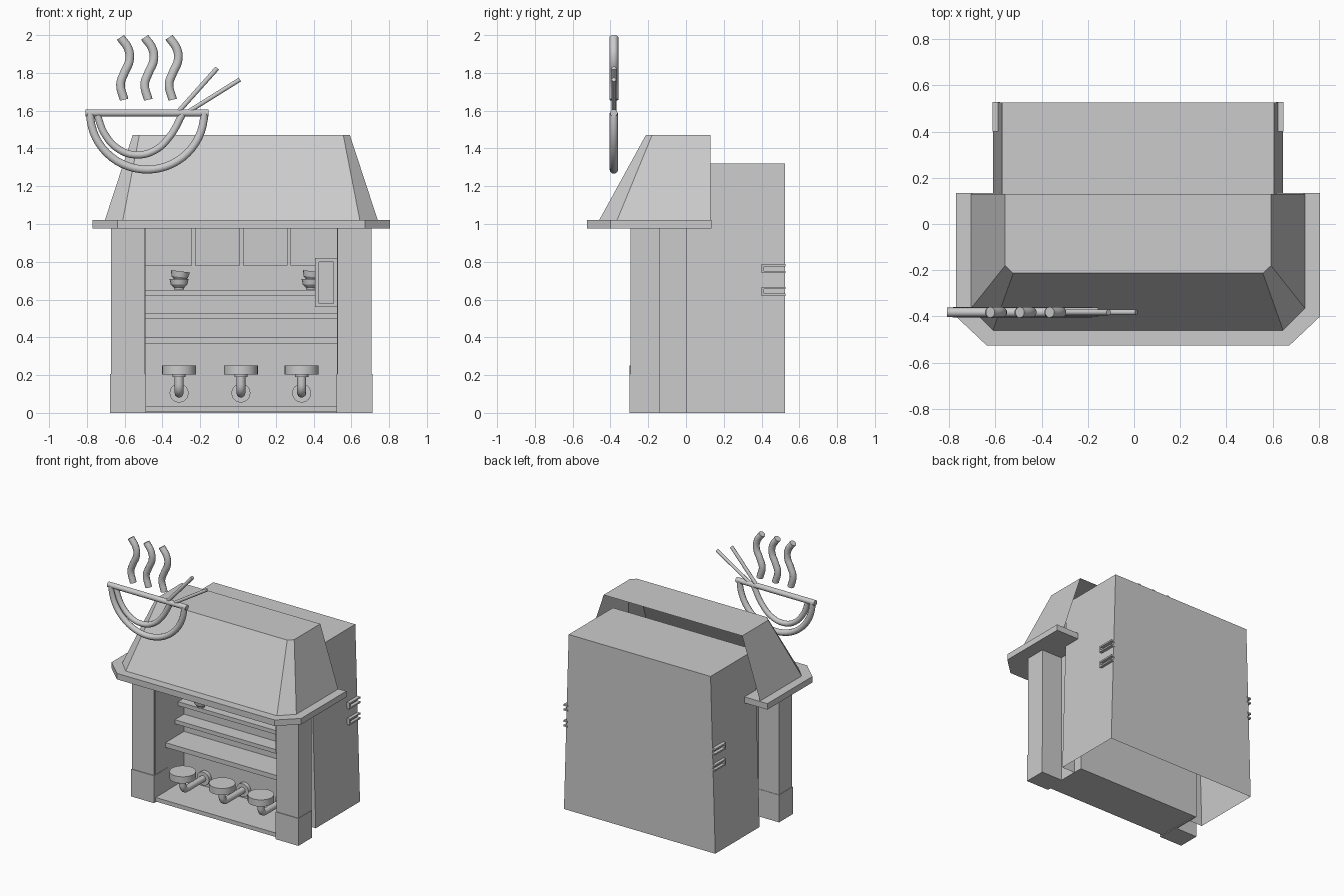
import bpy, bmesh, math
from mathutils import Vector

if "Cube" in bpy.data.objects:
    bpy.data.objects.remove(bpy.data.objects["Cube"])

CX = 0.0175  # symmetry axis of the stall itself


def mesh(name, verts, faces, fix=True):
    me = bpy.data.meshes.new(name)
    me.from_pydata(verts, [], faces)
    if fix:
        bm = bmesh.new()
        bm.from_mesh(me)
        bmesh.ops.recalc_face_normals(bm, faces=bm.faces)
        bm.to_mesh(me)
        bm.free()
    ob = bpy.data.objects.new(name, me)
    bpy.context.collection.objects.link(ob)
    return ob


def box(name, x0, x1, y0, y1, z0, z1):
    v = [(x, y, z) for z in (z0, z1) for x, y in ((x0, y0), (x1, y0), (x1, y1), (x0, y1))]
    return mesh(name, v, [(3, 2, 1, 0), (4, 5, 6, 7), (0, 1, 5, 4), (1, 2, 6, 5), (2, 3, 7, 6), (3, 0, 4, 7)])


def smooth(ob):
    bpy.ops.object.select_all(action='DESELECT')
    ob.select_set(True)
    bpy.context.view_layer.objects.active = ob
    bpy.ops.object.shade_smooth_by_angle()


def disc(name, x, y, z, r, h, axis='Z'):
    bpy.ops.mesh.primitive_cylinder_add(vertices=24, radius=r, depth=h, location=(x, y, z),
                                        rotation=(math.pi / 2 if axis == 'Y' else 0, 0, 0))
    ob = bpy.context.object
    ob.name = name
    smooth(ob)
    return ob


def tube(name, pts, r, curved=False):
    cu = bpy.data.curves.new(name, 'CURVE')
    cu.dimensions = '3D'
    cu.bevel_depth, cu.bevel_resolution, cu.use_fill_caps = r, 3, True
    cu.resolution_u = 6
    if curved:
        sp = cu.splines.new('BEZIER')
        sp.bezier_points.add(len(pts) - 1)
        for b, p in zip(sp.bezier_points, pts):
            b.co = p
            b.handle_left_type = b.handle_right_type = 'AUTO'
    else:
        sp = cu.splines.new('POLY')
        sp.points.add(len(pts) - 1)
        for b, p in zip(sp.points, pts):
            b.co = (*p, 1)
    ob = bpy.data.objects.new(name, cu)
    bpy.context.collection.objects.link(ob)
    return ob


def outline(hx, yb, ys, cx, yf, z):
    # half-octagon footprint: back edge yb, side end ys, chamfer to half width cx at yf
    return [(CX - hx, yb, z), (CX - hx, ys, z), (CX - cx, yf, z),
            (CX + cx, yf, z), (CX + hx, ys, z), (CX + hx, yb, z)]


# Eave slab
v = outline(.7875, .135, -.40, .655, -.525, .975) + outline(.7875, .135, -.40, .655, -.525, 1.02)
mesh("eave_slab", v, [tuple(range(6)), tuple(range(6, 12))] +
     [(i, (i + 1) % 6, (i + 1) % 6 + 6, i + 6) for i in range(6)])

# Hood roof, open at the back
v = outline(.7225, .13, -.365, .6275, -.46, 1.02) + outline(.575, .13, -.18, .54, -.213, 1.47)
mesh("roof_hood", v, [tuple(range(6, 12))] + [(i, i + 1, i + 7, i + 6) for i in range(5)])

# Back building: tapered sides, open underneath, front opening for the alcove
H, B, T = 1.32, .628, .589
W = B - (B - T) * .975 / H
v = [(CX - B, .525, 0), (CX + B, .525, 0), (CX + T, .525, H), (CX - T, .525, H),
     (CX - B, 0, 0), (CX + B, 0, 0), (CX + T, 0, H), (CX - T, 0, H),
     (CX - W, 0, .975), (CX + W, 0, .975),
     (CX - .51, 0, 0), (CX + .51, 0, 0), (CX + .51, 0, .975), (CX - .51, 0, .975)]
mesh("back_building", v, [(0, 1, 2, 3), (3, 2, 6, 7), (1, 5, 9, 6, 2), (0, 3, 7, 8, 4),
                          (4, 10, 13, 8), (11, 5, 9, 12), (8, 13, 12, 9, 6, 7)])

# Alcove: back wall, floor, counter and shelves
L, R = CX - .5075, CX + .5075
box("alcove_back", L, R, .06, .07, 0, .98)
box("alcove_floor", L, R, -.28, .065, .005, .035)
box("counter", L, R, -.16, .06, .365, .40)
box("middle_shelf", L, R, -.05, .06, .50, .53)
box("upper_shelf", L, R, -.01, .06, .62, .65)

# Pillars, plinths, alcove side walls and wall rails on both sides
for s, side in ((-1, "left"), (1, "right")):
    def sbox(name, a, b, *rest):
        x = sorted((CX + s * a, CX + s * b))
        return box(side + name, *x, *rest)
    sbox("_pillar", .51, .69, -.295, -.14, 0, .98)
    sbox("_plinth", .505, .694, -.30, -.137, 0, .205)
    sbox("_alcove_wall", .5075, .52, -.28, .07, 0, .98)
    for z in (.62, .74):
        x0 = B - (B - T) * z / H
        for dz in (0, .035):
            sbox("_wall_rail", x0 - .01, .63, .40, .527, z + dz, z + dz + .012)
        sbox("_rail_end", x0 - .01, .63, .40, .412, z, z + .047)

# Hanging curtain panels
step = 1.015 / 4
for i in range(4):
    a = L + i * step
    box("curtain_panel", a + (.008 if i else 0), a + step - (.008 if i < 3 else 0), -.10, -.09, .78, .98)

# Framed board by the right wall
box("board_panel", .425, .51, -.125, -.10, .575, .805)
for a, b, c, d in ((.408, .428, .56, .82), (.505, .523, .56, .82),
                   (.428, .505, .56, .58), (.428, .505, .80, .82)):
    box("board_frame", a, b, -.14, -.10, c, d)


# Stacked bowls on the upper shelf
def bowl(x, y, z, tilt):
    prof = [(0, 0), (.026, 0), (.028, .012), (.044, .028), (.051, .058), (.046, .058), (.035, .03), (0, .02)]
    n = 16
    vs = [(r * math.cos(2 * math.pi * k / n), r * math.sin(2 * math.pi * k / n), h)
          for r, h in prof for k in range(n)]
    fs = [(j * n + k, j * n + (k + 1) % n, (j + 1) * n + (k + 1) % n, (j + 1) * n + k)
          for j in range(len(prof) - 1) for k in range(n)]
    ob = mesh("bowl", vs, fs)
    ob.location, ob.rotation_euler = (x, y, z), (0, tilt, 0)
    smooth(ob)


for x in (-.312, .387):
    bowl(x, .005, .652, 0)
    bowl(x, .005, .692, .12)

# Wall-mounted stools
for x in (-.312, .0155, .337):
    y = -.21
    disc("stool_seat", x, y, .227, .09, .05)
    disc("stool_seat_base", x, y, .197, .035, .016)
    tube("stool_arm", [(x, y, .20), (x, y, .15)] +
         [(x, y + .045 * (1 - math.cos(t)), .15 - .045 * math.sin(t))
          for t in [k * math.pi / 12 for k in range(1, 7)]] + [(x, .06, .105)], .024)
    disc("stool_flange", x, .045, .105, .05, .03, 'Y')

# Sign: bowl outline
Y = -.382
disc_bar = tube("sign_rim", [(-.808, Y, 1.588), (-.155, Y, 1.588)], .02)
tube("sign_bowl_arc", [(-.481 + .302 * math.cos(t), Y, 1.588 + .30 * math.sin(t))
                       for t in [math.pi + k * math.pi / 28 for k in range(29)]], .022)
tube("sign_inner_arc", [(x, Y, z) for x, z in ((-.745, 1.575), (-.705, 1.475), (-.63, 1.395), (-.54, 1.366),
                                               (-.44, 1.39), (-.36, 1.465), (-.295, 1.58))], .02, True)
# Sign: chopsticks
tube("sign_chopstick", [(-.32, Y, 1.59), (-.11, Y, 1.825)], .013)
tube("sign_chopstick", [(-.27, Y, 1.59), (.01, Y, 1.765)], .012)
# Sign: steam wisps
for dx in (0, .128, .257):
    tube("sign_steam", [(x + dx, Y, z) for x, z in ((-.603, 1.658), (-.622, 1.74), (-.602, 1.80),
                                                   (-.575, 1.865), (-.58, 1.925), (-.622, 1.988))], .024, True)
